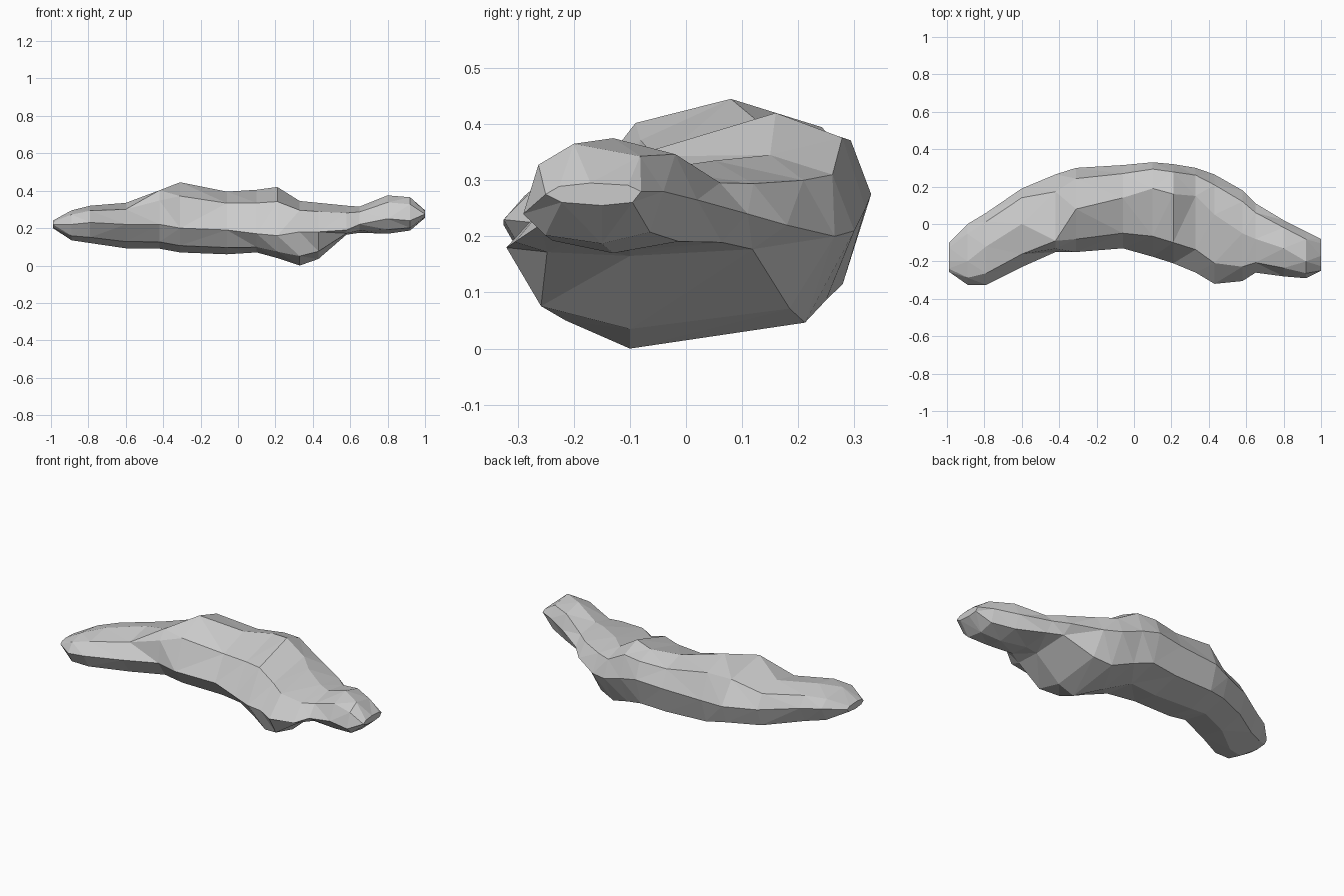
import bpy, bmesh

# Cross-sections along the crescent:
# x, front (y, z), back (y, z), crest (y, z), underside (y, z)
SECTIONS = [
    (-0.99, -.255, .22, -.10, .225, -.20, .24, -.18, .20),
    (-0.89, -.325, .22, .00, .24, -.20, .295, -.20, .135),
    (-0.79, -.325, .23, .06, .24, -.12, .32, -.16, .12),
    (-0.60, -.23, .22, .19, .23, .00, .335, .00, .092),
    (-0.42, -.15, .22, .265, .23, -.09, .402, .08, .09),
    (-0.31, -.15, .20, .30, .25, .08, .445, .10, .07),
    (-0.06, -.13, .19, .315, .26, .14, .395, .10, .06),
    (0.10, -.175, .17, .33, .275, .19, .405, .10, .07),
    (0.21, -.21, .16, .32, .25, .16, .42, .00, .04),
    (0.33, -.26, .18, .30, .21, .15, .345, -.10, .0),
    (0.43, -.32, .18, .265, .20, .05, .335, -.10, .035),
    (0.58, -.305, .19, .18, .22, -.05, .32, -.10, .165),
    (0.65, -.26, .22, .11, .24, -.08, .315, -.10, .175),
    (0.80, -.28, .25, .02, .265, -.13, .375, -.13, .17),
    (0.92, -.29, .24, -.04, .28, -.20, .365, -.15, .187),
    (1.00, -.25, .275, -.08, .28, -.17, .295, -.15, .255),
]


def ring(bm, s):
    """Eight-sided section: four extremes plus a chamfer point in each quarter."""
    x, fy, fz, by, bz, ty, tz, uy, uz = s

    def corner(side, pole, k):
        return (pole[0] + (side[0] - pole[0]) * k, side[1] + (pole[1] - side[1]) * k)

    f, b, t, u = (fy, fz), (by, bz), (ty, tz), (uy, uz)
    pts = [f, corner(f, u, .72), u, corner(b, u, .78),
           b, corner(b, t, .74), t, corner(f, t, .70)]
    return [bm.verts.new((x, y, z)) for y, z in pts]


# Curved low-poly rock body
bm = bmesh.new()
rings = [ring(bm, s) for s in SECTIONS]
for a, b in zip(rings, rings[1:]):
    for i in range(8):
        j = (i + 1) % 8
        bm.faces.new((a[i], a[j], b[j], b[i]))
bm.faces.new(rings[0])
bm.faces.new(rings[-1])

# Irregular flat facets
bmesh.ops.triangulate(bm, faces=bm.faces[:], quad_method='SHORT_EDGE')
bmesh.ops.recalc_face_normals(bm, faces=bm.faces[:])
mesh = bpy.data.meshes.new("curved_rock")
bm.to_mesh(mesh)
bm.free()
bpy.context.collection.objects.link(bpy.data.objects.new("curved_rock", mesh))
